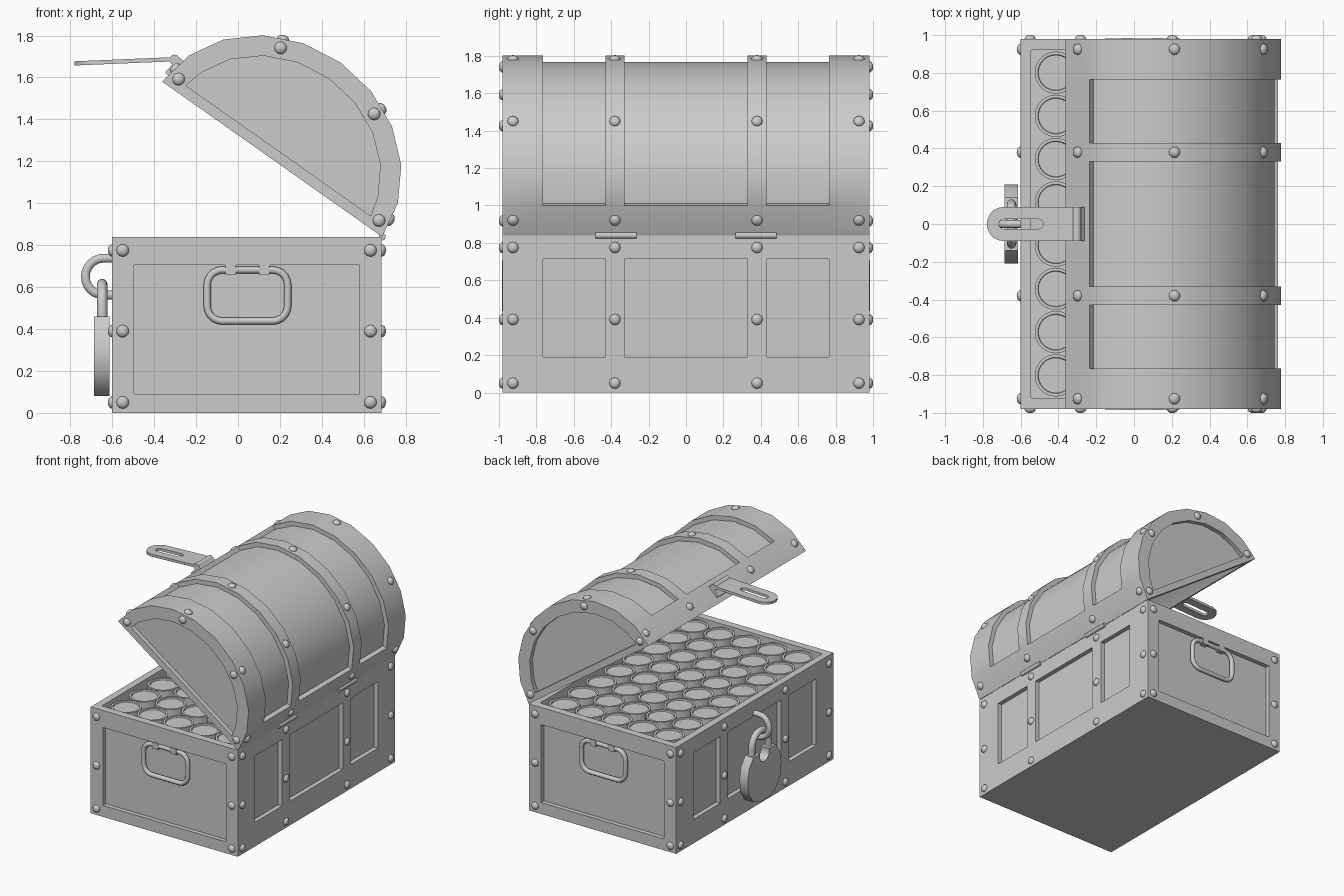
import bpy, bmesh
from math import sin, cos, pi, radians
from mathutils import Vector, Matrix

if "Cube" in bpy.data.objects:
    bpy.data.objects.remove(bpy.data.objects["Cube"])

A, B = 0.642, 0.565              # lid half width and arch height
LID = Matrix.Translation((0.163, 0, 1.21)) @ Matrix.Rotation(radians(35.2), 4, 'Y')
DEEP, WALL = 0.035, 0.055


def finish(name, bm, smooth=None, mat=None):
    bmesh.ops.remove_doubles(bm, verts=bm.verts, dist=1e-4)
    bmesh.ops.recalc_face_normals(bm, faces=bm.faces)
    me = bpy.data.meshes.new(name)
    bm.to_mesh(me)
    bm.free()
    ob = bpy.data.objects.new(name, me)
    bpy.context.collection.objects.link(ob)
    if mat is not None:
        ob.matrix_world = mat
    if smooth:
        shade(ob, smooth)
    return ob


def shade(ob, angle):
    bpy.ops.object.select_all(action='DESELECT')
    ob.select_set(True)
    bpy.context.view_layer.objects.active = ob
    bpy.ops.object.shade_smooth_by_angle(angle=radians(angle))


def poly(bm, pts):
    bm.faces.new([bm.verts.new(p) for p in pts])


def sheet(bm, us, vs, f, rec, depth):
    """Grid surface f(u, v, d) whose cells chosen by rec() are sunk by depth."""
    nu, nv = len(us) - 1, len(vs) - 1

    def sunk(i, j):
        return (0 <= i < nu and 0 <= j < nv and
                rec((us[i] + us[i+1]) / 2, (vs[j] + vs[j+1]) / 2))
    for i in range(nu):
        for j in range(nv):
            c = [(us[i], vs[j]), (us[i+1], vs[j]), (us[i+1], vs[j+1]), (us[i], vs[j+1])]
            d = depth if sunk(i, j) else 0
            poly(bm, [f(u, v, d) for u, v in c])
            if d:
                for k, (di, dj) in enumerate([(0, -1), (1, 0), (0, 1), (-1, 0)]):
                    if not sunk(i + di, j + dj):
                        p, q = c[k], c[(k + 1) % 4]
                        poly(bm, [f(*p, 0), f(*q, 0), f(*q, d), f(*p, d)])


def curve(name, splines, bevel=0, extrude=0, cyclic=False, mat=None):
    cu = bpy.data.curves.new(name, 'CURVE')
    cu.dimensions = '2D' if extrude else '3D'
    cu.fill_mode = 'BOTH' if extrude else 'FULL'
    cu.bevel_depth, cu.bevel_resolution, cu.extrude = bevel, 3, extrude
    cu.use_fill_caps = not extrude and not cyclic
    for pts in splines:
        s = cu.splines.new('POLY')
        s.points.add(len(pts) - 1)
        for p, co in zip(s.points, pts):
            p.co = (*co, 0, 1) if len(co) == 2 else (*co, 1)
        s.use_cyclic_u = cyclic
    ob = bpy.data.objects.new(name, cu)
    bpy.context.collection.objects.link(ob)
    if mat is not None:
        ob.matrix_world = mat
    bpy.ops.object.select_all(action='DESELECT')
    ob.select_set(True)
    bpy.context.view_layer.objects.active = ob
    bpy.ops.object.convert(target='MESH')
    shade(bpy.context.view_layer.objects.active, 40)


def arc(cx, cy, r, a0, a1, n):
    return [(cx + r * cos(radians(a0 + (a1 - a0) * i / n)),
             cy + r * sin(radians(a0 + (a1 - a0) * i / n))) for i in range(n + 1)]


def box(name, size, mat):
    bm = bmesh.new()
    bmesh.ops.create_cube(bm, size=1, matrix=Matrix.Diagonal((*size, 1)))
    return finish(name, bm, mat=mat)


def rod(name, r, length, loc):
    bm = bmesh.new()
    bmesh.ops.create_cone(bm, cap_ends=True, segments=16, radius1=r, radius2=r, depth=length)
    finish(name, bm, 40, Matrix.Translation(loc) @ Matrix.Rotation(pi / 2, 4, 'X'))


# chest box: six sheets with sunken panels and a sunken interior
xs = [-0.6, -0.545, -0.495, 0.58, 0.63, 0.685]
ys = [-0.98, -0.92, -0.765, -0.43, -0.33, 0.33, 0.43, 0.765, 0.92, 0.98]
zs = [0, 0.09, 0.19, 0.705, 0.715, 0.84]
band = lambda y: abs(y) < 0.33 or 0.43 < abs(y) < 0.765
bm = bmesh.new()
for x, s in ((-0.6, 1), (0.685, -1)):
    sheet(bm, ys, zs, lambda u, v, d: (x + s * d, u, v),
          lambda u, v: band(u) and 0.19 < v < 0.715, DEEP)
for s in (-1, 1):
    sheet(bm, xs, zs, lambda u, v, d: (u, s * (0.98 - d), v),
          lambda u, v: -0.495 < u < 0.58 and 0.09 < v < 0.705, DEEP)
sheet(bm, xs, ys, lambda u, v, d: (u, v, 0), lambda u, v: False, 0)
sheet(bm, xs, ys, lambda u, v, d: (u, v, 0.84 - d),
      lambda u, v: -0.545 < u < 0.63 and abs(v) < 0.92, 0.1)
finish("chest_box", bm)

# arched lid: hollow shell with raised bands and sunken end panels
ts = [pi * i / 10 for i in range(11)]
bm = bmesh.new()
sheet(bm, [y for y in ys if abs(y) != 0.92], ts,
      lambda u, v, d: ((A - d) * cos(v), u, (B - d) * sin(v)),
      lambda u, v: band(u) and pi / 10 < v < 0.9 * pi, DEEP)
inner = lambda y: [((A - WALL) * cos(t), y, (B - WALL) * sin(t)) for t in ts]
for s in (-1, 1):
    out = [(A * cos(t), s * 0.98, B * sin(t)) for t in ts]
    pan = [(0.54 * cos(t), s * 0.98, max(0.05, 0.47 * sin(t))) for t in ts]
    low = [(x, s * (0.98 - DEEP), z) for x, y, z in pan]
    for i in range(11):
        j = (i + 1) % 11
        poly(bm, [out[i], out[j], pan[j], pan[i]])
        poly(bm, [pan[i], pan[j], low[j], low[i]])
    poly(bm, low)
    poly(bm, inner(s * 0.92))
    e = A - WALL
    poly(bm, [(-A, s * 0.98, 0), (A, s * 0.98, 0), (e, s * 0.92, 0), (-e, s * 0.92, 0)])
    poly(bm, [(s * A, -0.98, 0), (s * A, 0.98, 0), (s * e, 0.92, 0), (s * e, -0.92, 0)])
near, far = inner(-0.92), inner(0.92)
for i in range(10):
    poly(bm, [near[i], near[i+1], far[i+1], far[i]])
finish("lid", bm, 30, LID)

# domed rivets on box and lid
spots = []
for z in (0.05, 0.39, 0.775):
    for s in (-1, 1):
        spots += [(Vector((x, s * 0.98, z)), Vector((0, s, 0))) for x in (-0.55, 0.632)]
        spots += [(Vector((0.0425 + s * 0.6425, y, z)), Vector((s, 0, 0)))
                  for y in (-0.925, -0.38, 0.38, 0.925)]
turn = LID.to_3x3()
for s in (-1, 1):
    for x, z in ((-0.585, 0.055), (-0.273, 0.457), (0.273, 0.457), (0.585, 0.055)):
        spots.append((LID @ Vector((x, s * 0.98, z)), Vector((0, s, 0))))
for i in (0, 3, 6, 9):
    p, q = [Vector((A * cos(t), 0, B * sin(t))) for t in ts[i:i+2]]
    n = Vector((q.z - p.z, 0, p.x - q.x)).normalized()
    for y in (-0.925, -0.38, 0.38, 0.925):
        spots.append((LID @ ((p + q) / 2 + Vector((0, y, 0))), turn @ n))
bm = bmesh.new()
for p, n in spots:
    m = (Matrix.Translation(p) @ n.to_track_quat('Z', 'Y').to_matrix().to_4x4()
         @ Matrix.Diagonal((0.03, 0.03, 0.021, 1)))
    bmesh.ops.create_uvsphere(bm, u_segments=12, v_segments=8, radius=1, matrix=m)
finish("rivets", bm, 60)

# coins with raised rims
bm = bmesh.new()
for i in range(5):
    for j in range(8):
        x, y = 0.0425 + (i - 2) * 0.228, (j - 3.5) * 0.229
        rings = [[Vector((x + r * cos(k * pi / 12), y + r * sin(k * pi / 12), z))
                  for k in range(24)]
                 for r, z in ((0.112, 0.741), (0.112, 0.825), (0.096, 0.825), (0.093, 0.815))]
        for a, b in zip(rings, rings[1:]):
            for k in range(24):
                l = (k + 1) % 24
                poly(bm, [a[k], a[l], b[l], b[k]])
        poly(bm, rings[0])
        poly(bm, rings[-1])
finish("coins", bm, 30)

# back hinges
for y in (-0.375, 0.375):
    rod("hinge", 0.017, 0.22, (0.688, y, 0.84))

# end handles with brackets
loop = [p for cx, cz, a in ((0.165, 0.61, 0), (-0.075, 0.61, 90), (-0.075, 0.51, 180), (0.165, 0.51, 270))
        for p in arc(cx, cz, 0.072, a, a + 90, 5)]
for s in (-1, 1):
    curve("handle", [[(x, s * 0.965, z) for x, z in loop]], bevel=0.018, cyclic=True)
    for x in (-0.035, 0.125):
        box("handle_bracket", (0.05, 0.044, 0.05), Matrix.Translation((x, s * 0.963, 0.684)))

# hasp: slotted plate, knuckle and leaf on the lid
plate = [(0, -0.09), (0, 0.09)] + arc(-0.385, 0, 0.09, 90, 270, 10)
slot = arc(-0.20, 0, 0.026, -90, 90, 6) + arc(-0.385, 0, 0.026, 90, 270, 6)
curve("hasp_plate", [plate, slot], extrude=0.01, cyclic=True,
      mat=Matrix.Translation((-0.305, 0, 1.687)) @ Matrix.Rotation(radians(-2.4), 4, 'Y'))
rod("hasp_knuckle", 0.024, 0.18, (-0.303, 0, 1.685))
box("hasp_leaf", (0.1, 0.18, 0.03),
    Matrix.Translation((-0.303, 0, 1.65)) @ Matrix.Rotation(radians(-45), 4, 'Y'))

# staple on the front, padlock shackle and body
curve("staple", [[(-0.59, 0, 0.738)] + [(x, 0, z) for x, z in arc(-0.64, 0.65, 0.088, 90, 270, 12)]
                 + [(-0.59, 0, 0.562)]], bevel=0.022)
curve("shackle", [[(-0.648, 0.105, 0.4)] + [(-0.648, y, z) for y, z in arc(0, 0.51, 0.105, 0, 180, 12)]
                  + [(-0.648, -0.105, 0.4)]], bevel=0.025)
half = [(0.14, 0.46), (0.19, 0.39), (0.21, 0.3), (0.2, 0.2), (0.14, 0.11), (0.06, 0.08)]
body = arc(0, 0.44, 0.06, 160, 380, 8) + half + [(-y, z) for y, z in reversed(half)]
curve("padlock_body", [body], extrude=0.036, cyclic=True,
      mat=Matrix.Translation((-0.65, 0, 0)) @ Matrix(((0, 0, 1, 0), (1, 0, 0, 0), (0, 1, 0, 0), (0, 0, 0, 1))))
